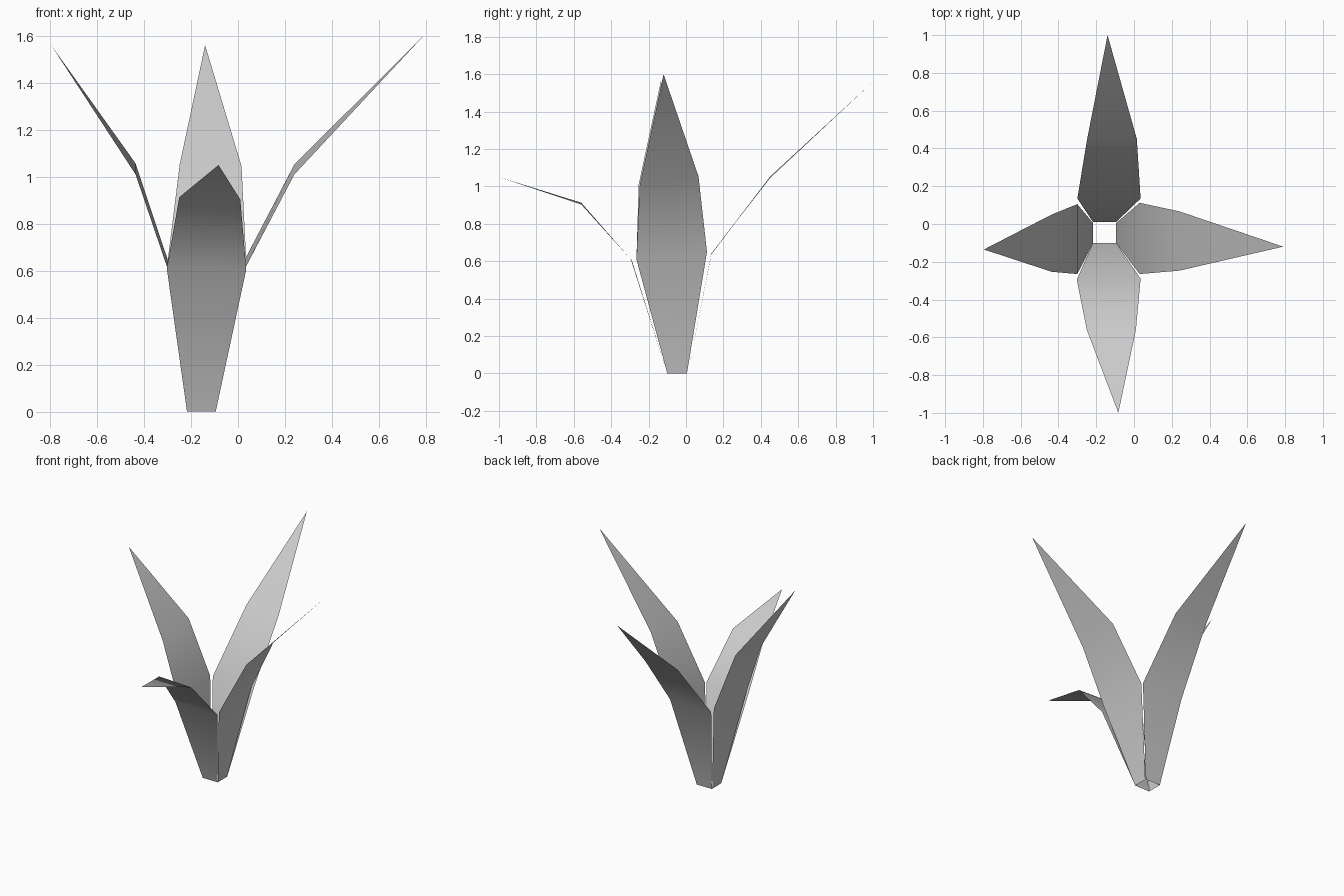
import bpy

# Each leaf: left/right edge points for base, widest row and upper row, then the tip
leaves = {
    "front_leaf": ([((-0.217, -0.10, 0), (-0.095, -0.10, 0)),
                    ((-0.303, -0.295, 0.61), (0.035, -0.29, 0.605)),
                    ((-0.25, -0.56, 0.913), (0.01, -0.56, 0.903))],
                   (-0.083, -1.0, 1.05)),
    "right_leaf": ([((-0.095, -0.10, 0), (-0.095, 0.005, 0)),
                    ((0.03, -0.265, 0.61), (0.03, 0.112, 0.65)),
                    ((0.24, -0.247, 1.01), (0.24, 0.067, 1.053)),
                    ], (0.79, -0.12, 1.60)),
    "back_leaf": ([((-0.095, 0.01, 0), (-0.217, 0.01, 0)),
                   ((0.035, 0.135, 0.64), (-0.30, 0.135, 0.635)),
                   ((0.015, 0.45, 1.045), (-0.248, 0.45, 1.053))],
                  (-0.14, 1.0, 1.56)),
    "left_leaf": ([((-0.217, 0.005, 0), (-0.217, -0.10, 0)),
                   ((-0.30, 0.105, 0.65), (-0.30, -0.265, 0.61)),
                   ((-0.436, 0.05, 1.057), (-0.436, -0.253, 1.01))],
                  (-0.795, -0.135, 1.56)),
}


def make_leaf(name, rows, tip):
    verts = [p for row in rows for p in row] + [tip]
    n = len(rows) * 2
    faces = [(i, i + 1, i + 3, i + 2) for i in range(0, n - 2, 2)]
    faces.append((n - 2, n - 1, n))
    mesh = bpy.data.meshes.new(name)
    mesh.from_pydata(verts, [], faces)
    mesh.shade_smooth()
    obj = bpy.data.objects.new(name, mesh)
    bpy.context.collection.objects.link(obj)


# Four thin folded leaves around an open square base
for name, (rows, tip) in leaves.items():
    make_leaf(name, rows, tip)
